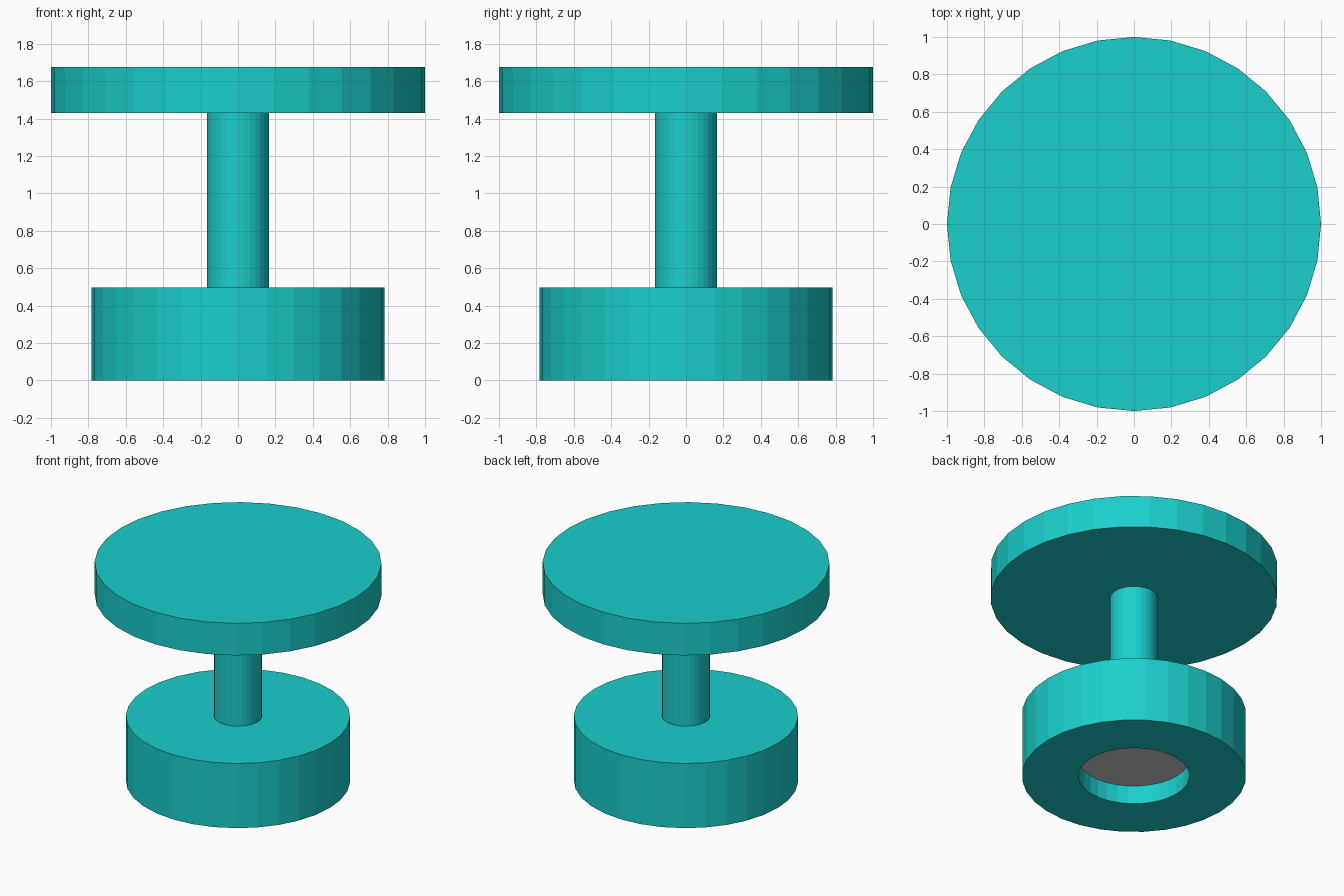
import bpy, bmesh, math

if "Cube" in bpy.data.objects:
    bpy.data.objects.remove(bpy.data.objects["Cube"])

SIDES = 32

teal = bpy.data.materials.new("teal")
teal.diffuse_color = (0.01, 0.62, 0.6, 1)
teal.use_nodes = True
teal.node_tree.nodes["Principled BSDF"].inputs["Base Color"].default_value = teal.diffuse_color


def lathe(name, profile, mat=None):
    """Revolve (radius, z) points around z and cap both ends."""
    bm = bmesh.new()
    rings = []
    for r, z in profile:
        rings.append([bm.verts.new((r * math.cos(2 * math.pi * i / SIDES),
                                    r * math.sin(2 * math.pi * i / SIDES), z))
                      for i in range(SIDES)])
    for a, b in zip(rings, rings[1:]):
        for i in range(SIDES):
            j = (i + 1) % SIDES
            bm.faces.new((a[i], a[j], b[j], b[i]))
    bm.faces.new(rings[0])
    bm.faces.new(rings[-1])
    bmesh.ops.recalc_face_normals(bm, faces=bm.faces)
    mesh = bpy.data.meshes.new(name)
    bm.to_mesh(mesh)
    bm.free()
    obj = bpy.data.objects.new(name, mesh)
    bpy.context.collection.objects.link(obj)
    if mat:
        mesh.materials.append(mat)
    return obj


# Turned body: pocket in the underside, thick base, stem, wide top disc
lathe("knob_body", [(0.388, 0.26), (0.388, 0), (0.782, 0), (0.782, 0.497),
                    (0.167, 0.497), (0.167, 1.43), (1, 1.43), (1, 1.677)], teal)

# Grey insert recessed in the pocket
lathe("pocket_insert", [(0.388, 0.142), (0.388, 0.26)])
